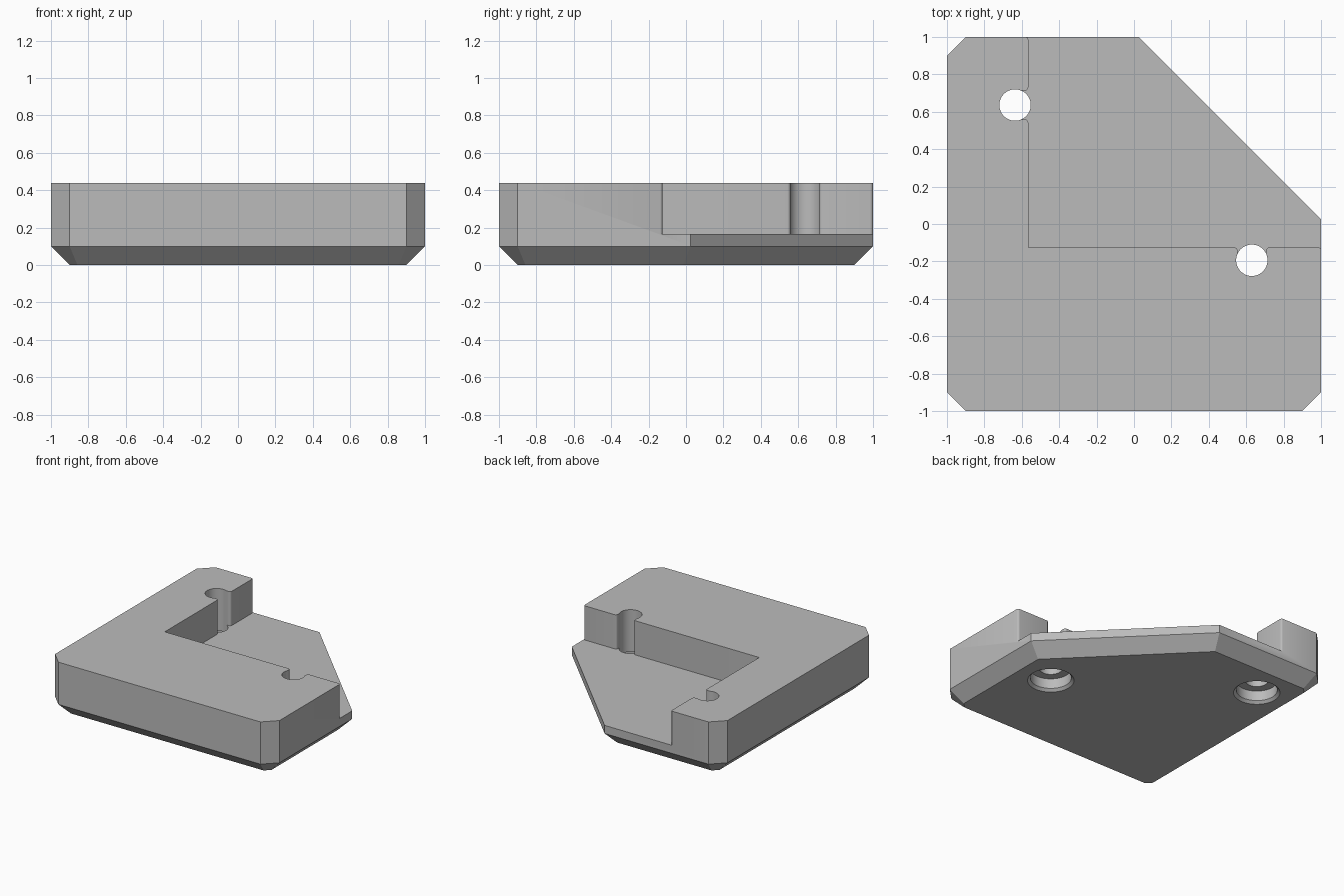
import bpy, bmesh, math
from mathutils import Vector

old = bpy.data.objects.get("Cube")
if old:
    bpy.data.objects.remove(old, do_unlink=True)

TOP, FLOOR, CHAMFER = 0.44, 0.165, 0.1
WALL_X, WALL_Y = -0.565, -0.125          # inner faces of the two raised arms
HOLES = [(-0.636, 0.636), (0.63, -0.194)]
HOLE_R, HEAD_R, HEAD_DEPTH = 0.084, 0.15, 0.1
NOTCH, ROUND = 0.077, 0.018              # notch half width, corner rounding

grey = bpy.data.materials.new("light grey")
grey.use_nodes = True
grey.diffuse_color = (0.5, 0.5, 0.5, 1)
grey.node_tree.nodes["Principled BSDF"].inputs["Base Color"].default_value = (0.5, 0.5, 0.5, 1)


def make_object(name, bm):
    bmesh.ops.recalc_face_normals(bm, faces=bm.faces)
    mesh = bpy.data.meshes.new(name)
    bm.to_mesh(mesh)
    bm.free()
    mesh.materials.append(grey)
    obj = bpy.data.objects.new(name, mesh)
    bpy.context.collection.objects.link(obj)
    return obj


def prism(points, z0, z1):
    bm = bmesh.new()
    face = bm.faces.new([bm.verts.new((x, y, z0)) for x, y in points])
    out = bmesh.ops.extrude_face_region(bm, geom=[face])
    verts = [v for v in out["geom"] if isinstance(v, bmesh.types.BMVert)]
    bmesh.ops.translate(bm, verts=verts, vec=(0, 0, z1 - z0))
    return bm


def rounded(corners, steps=5):
    """Round each (x, y, radius) right-angle corner of a closed outline."""
    pts = []
    for i, (x, y, r) in enumerate(corners):
        p = Vector((x, y))
        if r == 0:
            pts.append(p)
            continue
        a = (Vector(corners[i - 1][:2]) - p).normalized() * r
        b = (Vector(corners[(i + 1) % len(corners)][:2]) - p).normalized() * r
        for k in range(steps + 1):
            t = k / steps * math.pi / 2
            pts.append(p + a * (1 - math.sin(t)) + b * (1 - math.cos(t)))
    return pts


def lathe(profile, centre, segments=48):
    """Closed solid of revolution from (radius, z) rings."""
    bm = bmesh.new()
    rings = []
    for r, z in profile:
        rings.append([bm.verts.new((centre[0] + r * math.cos(a), centre[1] + r * math.sin(a), z))
                      for a in (math.tau * k / segments for k in range(segments))])
    for lo, hi in zip(rings, rings[1:]):
        for k in range(segments):
            n = (k + 1) % segments
            bm.faces.new((lo[k], lo[n], hi[n], hi[k]))
    bm.faces.new(rings[0])
    bm.faces.new(rings[-1])
    return bm


# Block with clipped corners and a chamfered underside
outline = [(-0.9, -1), (0.9, -1), (1, -0.9), (1, 0.025),
           (0.025, 1), (-0.9, 1), (-1, 0.9), (-1, -0.9)]
bm = prism(outline, 0, TOP)
low = [e for e in bm.edges if all(v.co.z < 0.01 for v in e.verts)]
bmesh.ops.bevel(bm, geom=low, offset=CHAMFER, offset_type='OFFSET', segments=1,
                affect='EDGES', clamp_overlap=False)
body = make_object("corner_bracket", bm)

# Pocket between the arms, with a notch opening into each screw hole
(ax, ay), (bx, by) = HOLES
END = 1.001
pocket = rounded([
    (1.2, -0.2, 0), (END, -0.2, 0), (END, WALL_Y, ROUND),
    (bx + NOTCH, WALL_Y, ROUND), (bx + NOTCH, by, 0),
    (bx - NOTCH, by, 0), (bx - NOTCH, WALL_Y, ROUND),
    (WALL_X, WALL_Y, 0),
    (WALL_X, ay - NOTCH, ROUND), (ax, ay - NOTCH, 0),
    (ax, ay + NOTCH, 0), (WALL_X, ay + NOTCH, ROUND),
    (WALL_X, END, ROUND), (-0.64, END, 0), (-0.64, 1.2, 0), (1.2, 1.2, 0)])
cutters = [make_object("pocket_cutter", prism(pocket, FLOOR, 0.6))]

# Through holes with screw head recesses below
for centre in HOLES:
    profile = [(HEAD_R + 0.04, -0.02), (HEAD_R, 0.02), (HEAD_R, HEAD_DEPTH),
               (HOLE_R, HEAD_DEPTH), (HOLE_R, 0.6)]
    cutters.append(make_object("hole_cutter", lathe(profile, centre)))

bpy.ops.object.select_all(action='DESELECT')
body.select_set(True)
bpy.context.view_layer.objects.active = body
for cutter in cutters:
    cutter.hide_render = True
    mod = body.modifiers.new("cut", 'BOOLEAN')
    mod.operation, mod.solver, mod.object = 'DIFFERENCE', 'EXACT', cutter
    bpy.ops.object.modifier_apply(modifier=mod.name)
    bpy.data.objects.remove(cutter, do_unlink=True)

bpy.ops.object.shade_smooth_by_angle(angle=math.radians(30))
